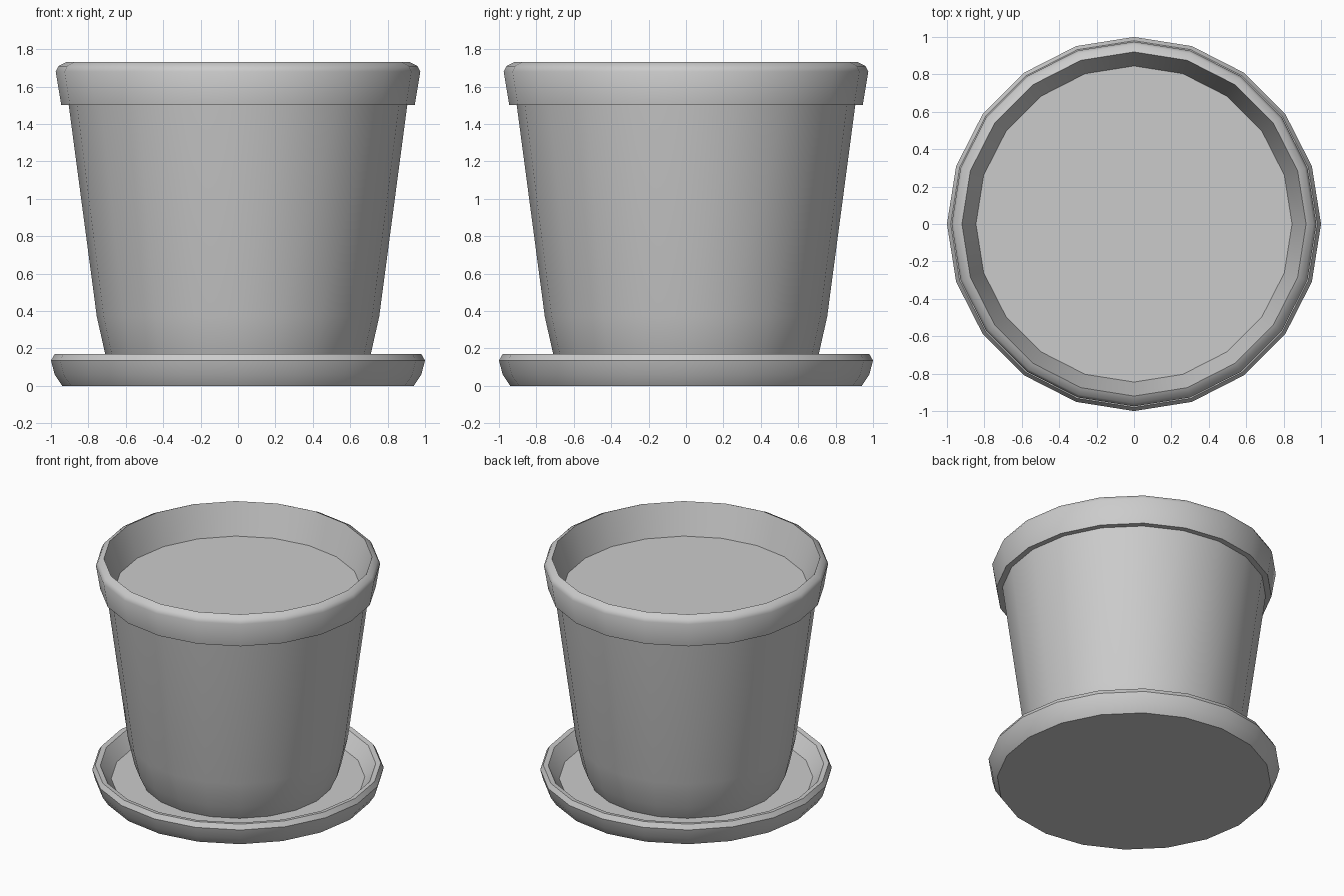
import bpy
import bmesh
from math import cos, sin, tau, radians

SIDES = 20

cube = bpy.data.objects.get("Cube")
if cube:
    bpy.data.objects.remove(cube, do_unlink=True)

# One plain grey for the whole model
grey = bpy.data.materials.new("plain grey")
grey.use_nodes = True
colour = (0.6, 0.6, 0.6, 1)
grey.diffuse_color = colour
grey.node_tree.nodes["Principled BSDF"].inputs["Base Color"].default_value = colour


def lathe(name, profile, cap_start=False, cap_end=False):
    """Spin a (radius, height) profile, ordered so the surface faces outward."""
    bm = bmesh.new()
    rings = [[bm.verts.new((r * cos(tau * i / SIDES), r * sin(tau * i / SIDES), z))
              for i in range(SIDES)] for r, z in profile]
    for low, high in zip(rings, rings[1:]):
        for i in range(SIDES):
            j = (i + 1) % SIDES
            bm.faces.new((low[i], low[j], high[j], high[i]))
    if cap_start:
        bm.faces.new(rings[0][::-1])
    if cap_end:
        bm.faces.new(rings[-1])
    mesh = bpy.data.meshes.new(name)
    bm.to_mesh(mesh)
    bm.free()
    mesh.materials.append(grey)
    obj = bpy.data.objects.new(name, mesh)
    bpy.context.collection.objects.link(obj)
    bpy.ops.object.select_all(action='DESELECT')
    obj.select_set(True)
    bpy.context.view_layer.objects.active = obj
    bpy.ops.object.shade_smooth_by_angle(angle=radians(40))
    return obj


# Saucer: flat underside, rounded lip, sunken floor
lathe("saucer", [(0.94, 0), (0.98, 0.06), (1.0, 0.135), (0.98, 0.17),
                 (0.945, 0.165), (0.87, 0.065)], cap_start=True, cap_end=True)

# Pot: tapered body, overhanging collar, sloped inner wall down to the soil
lathe("pot", [(0.66, 0.065), (0.71, 0.17), (0.755, 0.37), (0.905, 1.5),
              (0.945, 1.5), (0.975, 1.68), (0.96, 1.71), (0.92, 1.73),
              (0.845, 1.5)], cap_start=True)

# Soil: flat disc closing the pot
lathe("soil", [(0.845, 1.5)], cap_end=True)
